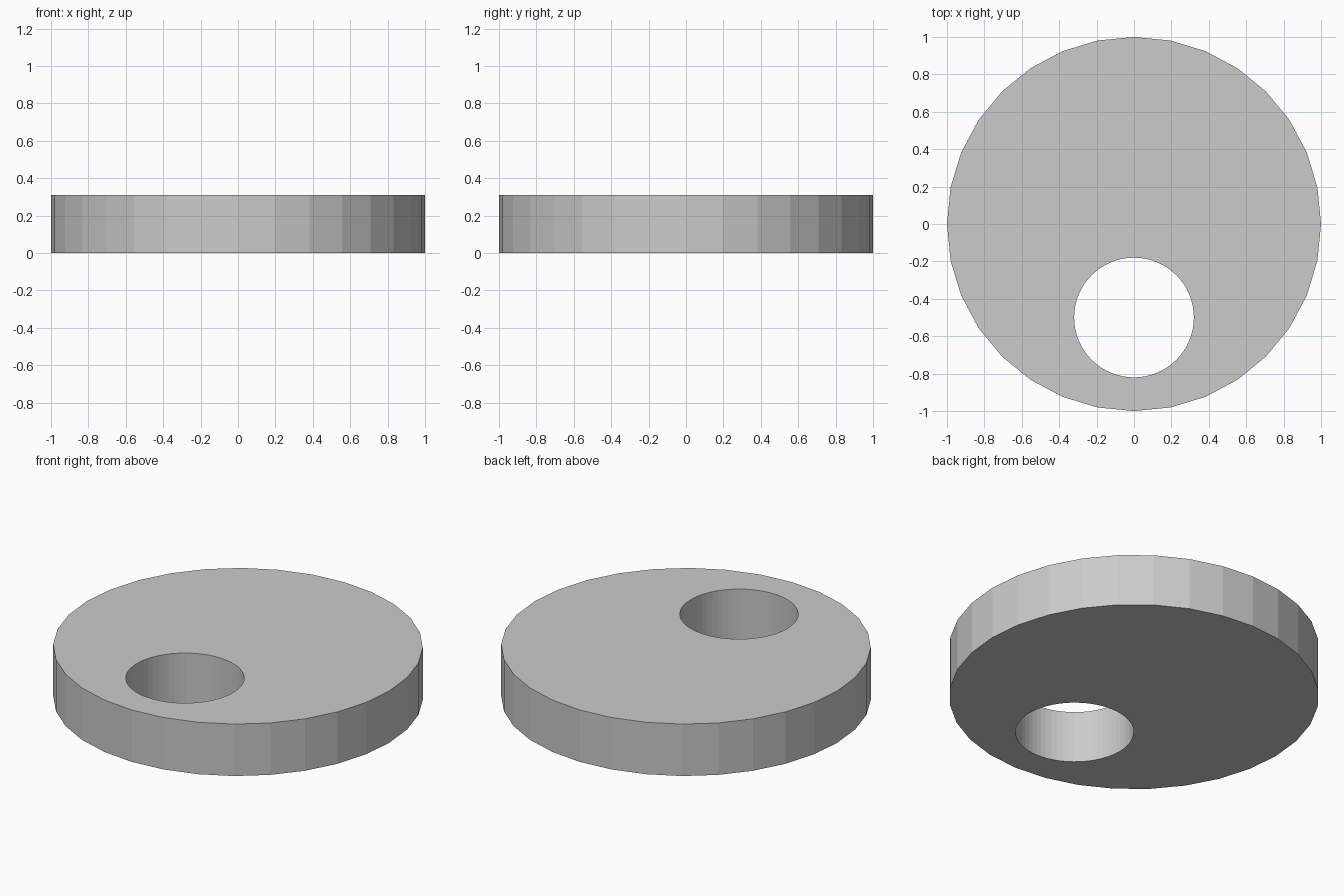
import bpy

if "Cube" in bpy.data.objects:
    bpy.data.objects.remove(bpy.data.objects["Cube"])

HEIGHT = 0.31


def cylinder(name, sides, radius, depth, location):
    bpy.ops.mesh.primitive_cylinder_add(vertices=sides, radius=radius, depth=depth, location=location)
    obj = bpy.context.object
    obj.name = name
    return obj


# Flat-shaded 32-sided disc
disc = cylinder("disc", 32, 1.0, HEIGHT, (0, 0, HEIGHT / 2))

# Off-centre round hole, cut right through
cutter = cylinder("hole_cutter", 64, 0.32, HEIGHT * 3, (0, -0.5, HEIGHT / 2))

cut = disc.modifiers.new("hole", 'BOOLEAN')
cut.operation = 'DIFFERENCE'
cut.solver = 'EXACT'
cut.object = cutter

# Keep the cut in the mesh and drop the helper
bpy.context.view_layer.objects.active = disc
bpy.ops.object.modifier_apply(modifier=cut.name)
bpy.data.objects.remove(cutter, do_unlink=True)
